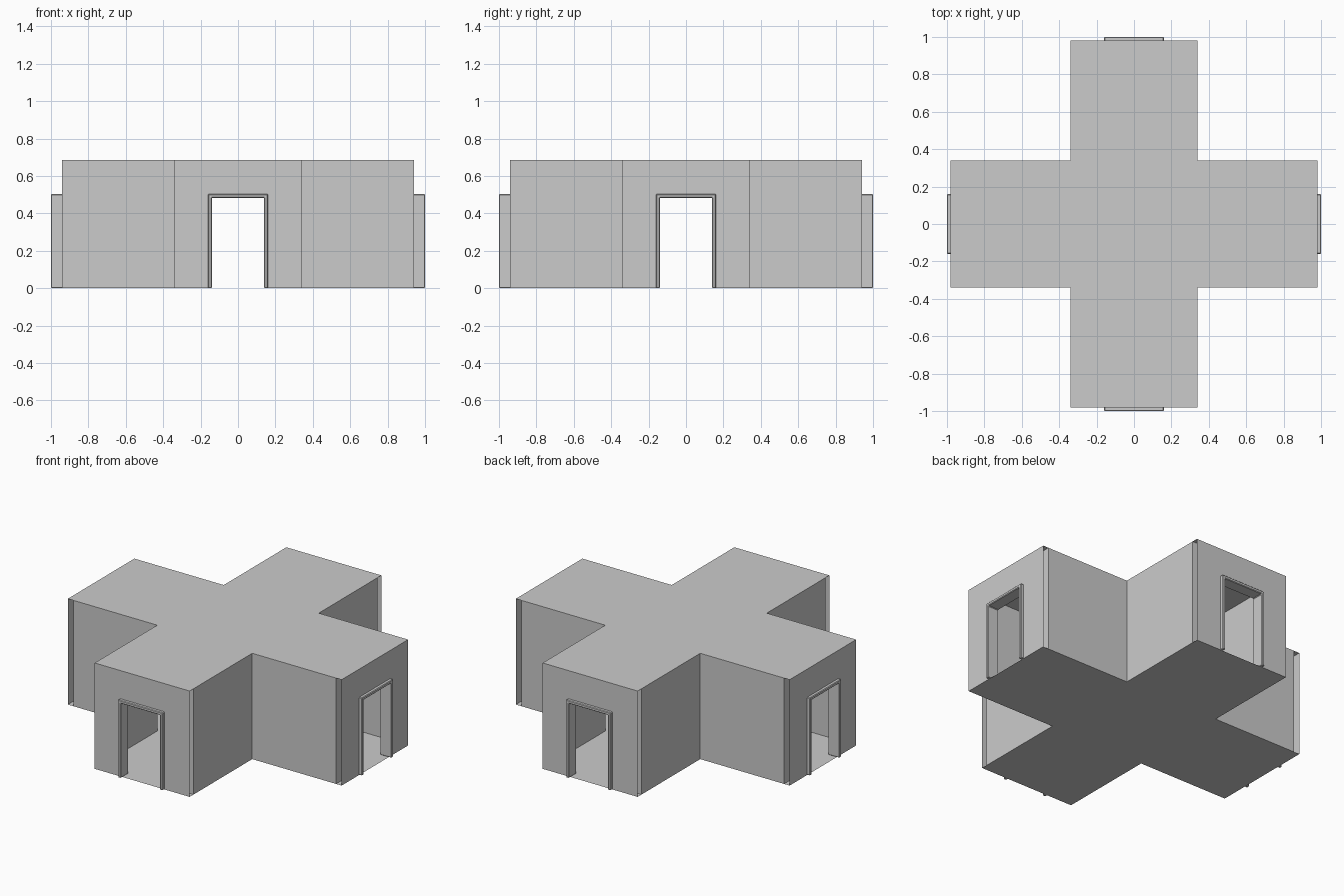
import bpy, bmesh, math
from mathutils import Matrix, Vector

cube = bpy.data.objects.get("Cube")
if cube:
    bpy.data.objects.remove(cube, do_unlink=True)

HALF = 0.34      # half width of each arm
END = 0.98       # outer end wall
INNER = 0.94     # inner end wall, where the side walls stop
HEIGHT = 0.685

grey = bpy.data.materials.new("plain grey")
grey.use_nodes = True
colour = (0.6, 0.6, 0.6, 1)
grey.diffuse_color = colour
grey.node_tree.nodes["Principled BSDF"].inputs["Base Color"].default_value = colour


def make(name, polygons, turn=0.0, depth=0.0):
    """Flat panels from point lists, turned about z, optionally extruded along y."""
    bm = bmesh.new()
    for points in polygons:
        bm.faces.new([bm.verts.new(p) for p in points])
    if depth:
        out = bmesh.ops.extrude_face_region(bm, geom=bm.faces[:])
        moved = [v for v in out["geom"] if isinstance(v, bmesh.types.BMVert)]
        bmesh.ops.translate(bm, verts=moved, vec=Vector((0, depth, 0)))
        bmesh.ops.recalc_face_normals(bm, faces=bm.faces[:])
    bm.transform(Matrix.Rotation(turn, 4, "Z"))
    mesh = bpy.data.meshes.new(name)
    bm.to_mesh(mesh)
    bm.free()
    mesh.materials.append(grey)
    obj = bpy.data.objects.new(name, mesh)
    bpy.context.collection.objects.link(obj)
    return obj


def arch(y, half, top, inner_half, inner_top):
    """Rectangle with a doorway cut up from its bottom edge, facing -y."""
    return [(-half, y, 0), (-inner_half, y, 0), (-inner_half, y, inner_top),
            (inner_half, y, inner_top), (inner_half, y, 0), (half, y, 0),
            (half, y, top), (-half, y, top)]


def cross(z):
    """Plus-shaped outline, anticlockwise from above."""
    corner = [(-HALF, -END), (HALF, -END), (HALF, -HALF)]
    points = []
    for i in range(4):
        rot = Matrix.Rotation(i * math.pi / 2, 3, "Z")
        points += [rot @ Vector((x, y, z)) for x, y in corner]
    return points


# Floor and flat roof
make("floor", [cross(0)[::-1]])
make("roof", [cross(HEIGHT)])

# Four identical arms, with open slots between the two end walls
for i, side in enumerate(("front", "left", "back", "right")):
    turn = i * math.pi / 2
    make(side + "_outer_end_wall", [arch(-END, HALF, HEIGHT, 0.15, 0.49)], turn)
    make(side + "_inner_end_wall", [arch(-INNER, HALF, HEIGHT, 0.15, 0.49)[::-1]], turn)
    walls = []
    for s in (-1, 1):
        quad = [(s * HALF, -INNER, 0), (s * HALF, -HALF, 0),
                (s * HALF, -HALF, HEIGHT), (s * HALF, -INNER, HEIGHT)]
        walls.append(quad[::s])
    make(side + "_arm_side_walls", walls, turn)

    # Door frame standing proud of both end walls
    frame = make(side + "_door_frame", [arch(-1.0, 0.16, 0.503, 0.14, 0.483)], turn, 0.08)
    bevel = frame.modifiers.new("trim edge", "BEVEL")
    bevel.width = 0.004
    bevel.segments = 1
